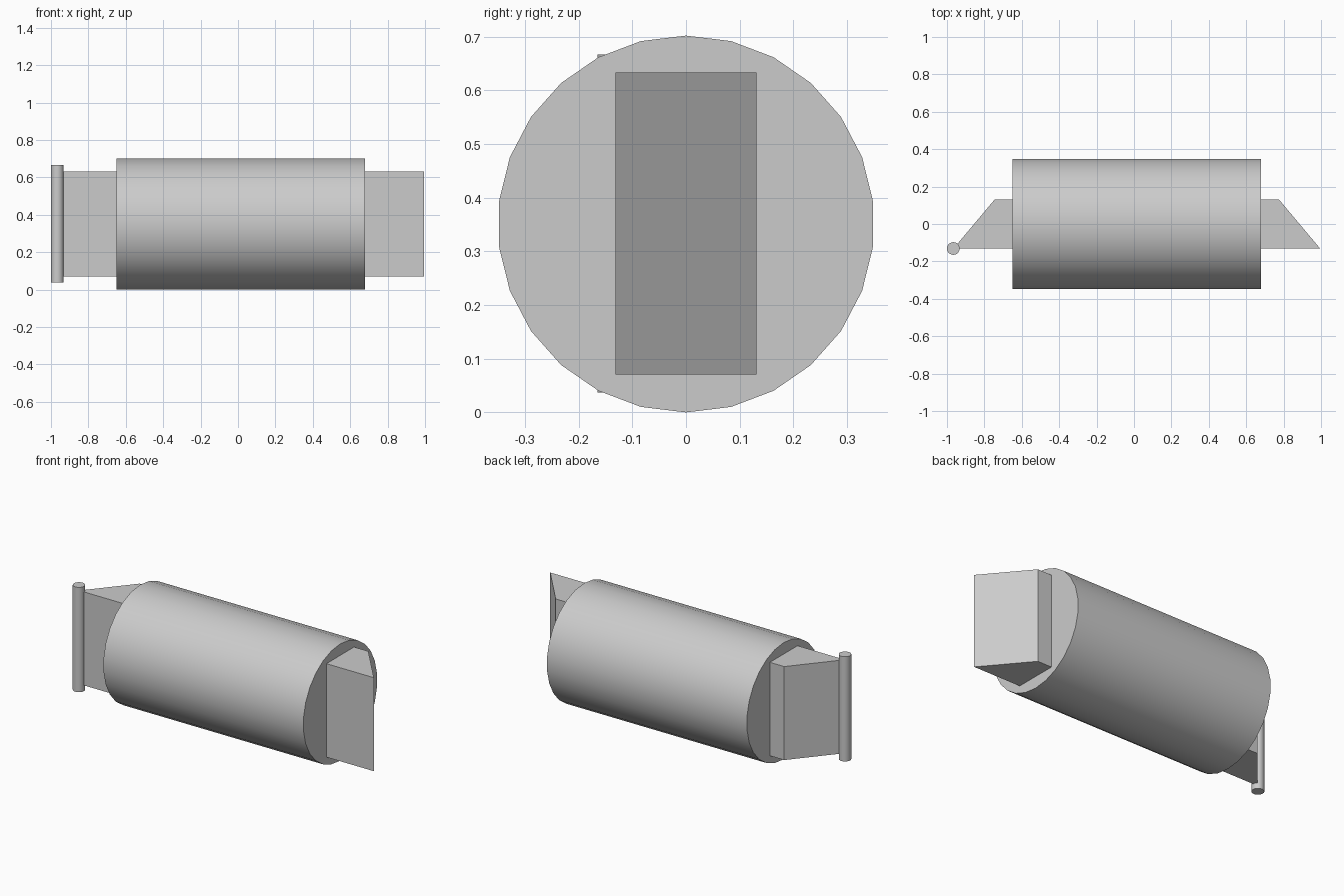
import bpy
import bmesh
from math import sin, cos, tau, radians
from mathutils import Vector

cube = bpy.data.objects.get("Cube")
if cube:
    bpy.data.objects.remove(cube, do_unlink=True)

grey = bpy.data.materials.new("light grey")
grey.use_nodes = True
colour = (0.6, 0.6, 0.6, 1)
grey.diffuse_color = colour
grey.node_tree.nodes["Principled BSDF"].inputs["Base Color"].default_value = colour


def prism(name, points, direction, smooth=False):
    """Extrude a closed outline along a direction."""
    bm = bmesh.new()
    face = bm.faces.new([bm.verts.new(p) for p in points])
    result = bmesh.ops.extrude_face_region(bm, geom=[face], use_keep_orig=True)
    moved = [v for v in result["geom"] if isinstance(v, bmesh.types.BMVert)]
    bmesh.ops.translate(bm, verts=moved, vec=Vector(direction))
    bmesh.ops.recalc_face_normals(bm, faces=bm.faces)
    mesh = bpy.data.meshes.new(name)
    bm.to_mesh(mesh)
    bm.free()
    mesh.materials.append(grey)
    obj = bpy.data.objects.new(name, mesh)
    bpy.context.collection.objects.link(obj)
    if smooth:
        bpy.ops.object.select_all(action="DESELECT")
        obj.select_set(True)
        bpy.context.view_layer.objects.active = obj
        bpy.ops.object.shade_smooth_by_angle(angle=radians(30))
    return obj


def circle(count, radius):
    return [(radius * sin(tau * i / count), radius * cos(tau * i / count))
            for i in range(count)]


# Large drum lying along x
prism("drum", [(-0.65, a, 0.351 + b) for a, b in circle(26, 0.351)],
      (1.33, 0, 0), smooth=True)

# Block through the drum, with bevelled ends
outline = [(-0.965, -0.131), (0.995, -0.131), (0.775, 0.131), (-0.745, 0.131)]
prism("bevelled_block", [(x, y, 0.071) for x, y in outline], (0, 0, 0.562))

# Upright pin at the right-hand tip
prism("hinge_pin", [(-0.966 + a, -0.131 + b, 0.037) for a, b in circle(20, 0.034)],
      (0, 0, 0.63), smooth=True)
